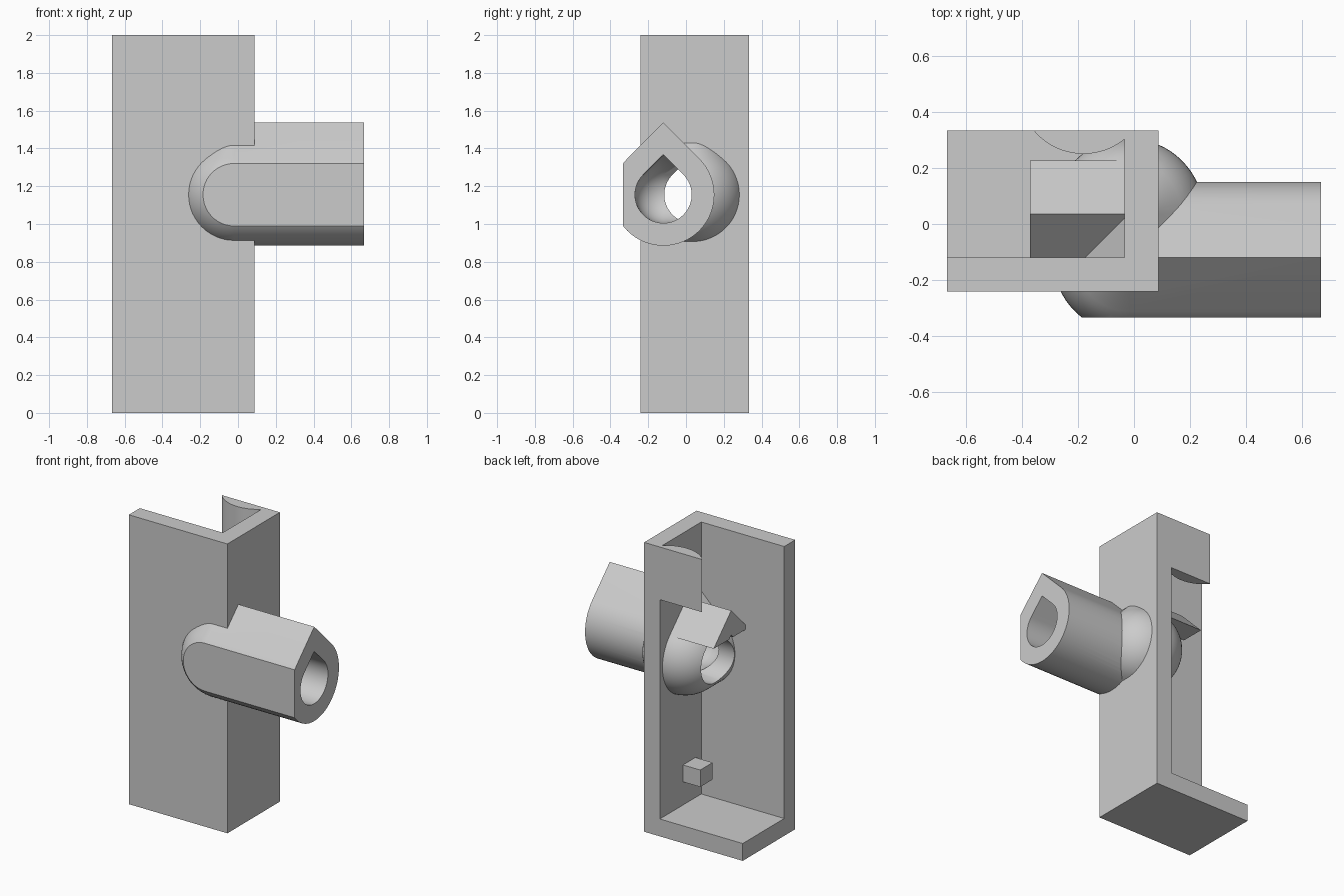
import bpy, bmesh
from math import sin, cos, pi, sqrt
from mathutils import Vector

cube = bpy.data.objects.get("Cube")
if cube:
    bpy.data.objects.remove(cube, do_unlink=True)

grey = bpy.data.materials.new("plain grey")
grey.use_nodes = True
grey.diffuse_color = (0.6, 0.6, 0.6, 1)
grey.node_tree.nodes["Principled BSDF"].inputs["Base Color"].default_value = (0.6, 0.6, 0.6, 1)

OUTER, INNER = 0.27, 0.15
BEND_X, AXIS_Z = -0.02, 1.155
FRONT_Y, BACK_Y = -0.12, 0.035      # axes of the two offset bores


def hull(name, points):
    """Solid convex object around a cloud of points."""
    bm = bmesh.new()
    for p in points:
        bm.verts.new(p)
    bmesh.ops.convex_hull(bm, input=bm.verts[:])
    bmesh.ops.delete(bm, geom=[v for v in bm.verts if not v.link_faces], context='VERTS')
    bmesh.ops.dissolve_limit(bm, angle_limit=0.002, verts=bm.verts[:], edges=bm.edges[:])
    bmesh.ops.recalc_face_normals(bm, faces=bm.faces[:])
    mesh = bpy.data.meshes.new(name)
    bm.to_mesh(mesh)
    bm.free()
    mesh.materials.append(grey)
    obj = bpy.data.objects.new(name, mesh)
    bpy.context.collection.objects.link(obj)
    return obj


def box(name, x, y, z):
    return hull(name, [(a, b, c) for a in x for b in y for c in z])


def teardrop(r, steps=48):
    """Round below, 45 degree peak on top, as (side, height) pairs."""
    arc = [3 * pi / 4 + 1.5 * pi * i / steps for i in range(steps + 1)]
    return [(r * cos(a), r * sin(a)) for a in arc] + [(0, r * sqrt(2))]


def bar_points(r, x0, x1, y):
    return [(x, y + s, AXIS_Z + h) for x in (x0, x1) for s, h in teardrop(r)]


def ball_points(r, y, turns=64):
    """Teardrop spun about its upright axis."""
    half = [(s, h) for s, h in teardrop(r) if s > 1e-6]
    pts = [(BEND_X + s * cos(2 * pi * k / turns), y + s * sin(2 * pi * k / turns), AXIS_Z + h)
           for k in range(turns) for s, h in half]
    return pts + [(BEND_X, y, AXIS_Z - r), (BEND_X, y, AXIS_Z + r * sqrt(2))]


def elbow(name, r):
    return hull(name, ball_points(r, FRONT_Y) + ball_points(r, BACK_Y))


def combine(obj, tool, operation):
    mod = obj.modifiers.new("cut", 'BOOLEAN')
    mod.operation, mod.object, mod.solver = operation, tool, 'EXACT'
    deps = bpy.context.evaluated_depsgraph_get()
    mesh = bpy.data.meshes.new_from_object(obj.evaluated_get(deps))
    obj.modifiers.clear()
    obj.data = mesh
    bpy.data.objects.remove(tool, do_unlink=True)


# Open housing: front wall, side wall and floor
bracket = box("bracket", (-0.667, 0.087), (-0.24, 0.333), (0, 2))
combine(bracket, box("hollow", (-0.9, -0.033), (FRONT_Y, 0.6), (0.12, 2.3)), 'DIFFERENCE')

# Offset tube holder: elbow, long tube and overhanging roof
holder = elbow("tube_holder", OUTER)
combine(holder, hull("tube", bar_points(OUTER, BEND_X + 0.005, 0.667, FRONT_Y)), 'UNION')
half = OUTER / sqrt(2)
roof = hull("roof", [(x, BACK_Y + s, AXIS_Z + h) for x in (-0.37, BEND_X - 0.005)
                     for s, h in ((-half, half), (half, half), (0, 2 * half))])
combine(holder, roof, 'UNION')
combine(holder, box("front_trim", (-1, 1), (-1, -0.333), (0, 2)), 'DIFFERENCE')

# One solid with the bent bore running through it
combine(bracket, holder, 'UNION')
combine(bracket, elbow("bend_bore", INNER), 'DIFFERENCE')
combine(bracket, hull("front_bore", bar_points(INNER, BEND_X + 0.005, 0.9, FRONT_Y)), 'DIFFERENCE')
combine(bracket, hull("back_bore", bar_points(INNER, -0.9, BEND_X - 0.005, BACK_Y)), 'DIFFERENCE')

# Curved tab at the top of the open back
radius, tab_x, tab_y = 0.231, -0.18, 0.481
arc = []
for i in range(33):
    x = -0.355 + (0.355 - 0.033) * i / 32
    arc.append((x, min(0.333, tab_y - sqrt(radius ** 2 - (x - tab_x) ** 2))))
arc += [(-0.355, 0.333), (-0.033, 0.333)]
tab = hull("back_tab", [(x, y, z) for x, y in arc for z in (1.636, 2)])

# Small block on the inside of the side wall
peg = box("inner_peg", (-0.165, -0.033), (-0.055, 0.08), (0.28, 0.397))

# Smooth the curves, keep the edges crisp
bpy.ops.object.select_all(action='DESELECT')
for obj in (bracket, tab, peg):
    obj.select_set(True)
bpy.context.view_layer.objects.active = bracket
bpy.ops.object.shade_smooth_by_angle(angle=0.4)
